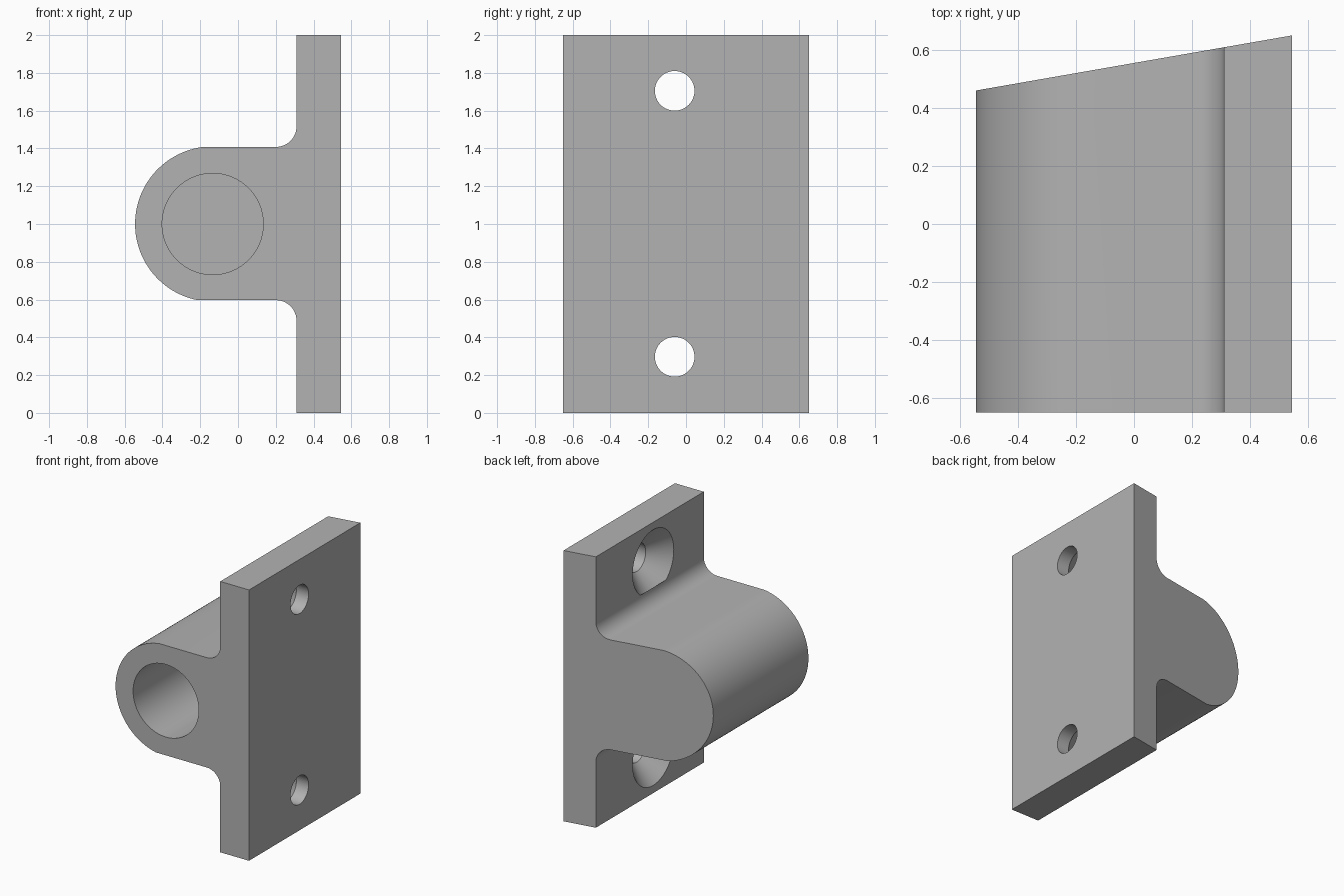
import bpy
import bmesh
from math import sin, cos, pi, asin, sqrt, radians
from mathutils import Vector

cube = bpy.data.objects.get("Cube")
if cube:
    bpy.data.objects.remove(cube, do_unlink=True)

HALF_X, FRONT, BACK_SHORT, BACK_LONG = 0.545, -0.65, 0.46, 0.65
PLATE_X = 0.31            # inner face of the mounting plate
BOSS_X, BOSS_Z, BOSS_R = -0.134, 1.0, 0.411
TOP, BOTTOM = 1.408, 0.597
FILLET, BORE_R, BORE_END = 0.11, 0.268, 0.35
HOLE_Y, HOLE_R, SINK_R, SINK_DEPTH = -0.06, 0.105, 0.24, 0.135

steel = bpy.data.materials.new("plain_grey")
steel.use_nodes = True
steel.diffuse_color = (0.45, 0.45, 0.45, 1)
steel.node_tree.nodes["Principled BSDF"].inputs["Base Color"].default_value = steel.diffuse_color


def make_object(name, bm):
    bmesh.ops.recalc_face_normals(bm, faces=bm.faces)
    mesh = bpy.data.meshes.new(name)
    bm.to_mesh(mesh)
    bm.free()
    mesh.materials.append(steel)
    obj = bpy.data.objects.new(name, mesh)
    bpy.context.collection.objects.link(obj)
    return obj


def loft(name, rings):
    """Closed solid through rings with equal numbers of points."""
    bm = bmesh.new()
    loops = [[bm.verts.new(p) for p in ring] for ring in rings]
    for a, b in zip(loops, loops[1:]):
        for i in range(len(a)):
            j = (i + 1) % len(a)
            bm.faces.new((a[i], a[j], b[j], b[i]))
    bm.faces.new(loops[0])
    bm.faces.new(loops[-1])
    return make_object(name, bm)


def arc(cx, cz, r, start, end, steps):
    angles = [start + (end - start) * i / steps for i in range(steps + 1)]
    return [(cx + r * cos(a), cz + r * sin(a)) for a in angles]


def back_y(x):
    t = (x + HALF_X) / (2 * HALF_X)
    return BACK_SHORT + (BACK_LONG - BACK_SHORT) * t


# Bracket profile: plate, fillets and rounded boss
up = asin((TOP - BOSS_Z) / BOSS_R)
down = asin((BOSS_Z - BOTTOM) / BOSS_R)
fx = PLATE_X - FILLET
profile = [(HALF_X, 0), (HALF_X, 2), (PLATE_X, 2)]
profile += [(PLATE_X, TOP + FILLET)]
profile += arc(fx, TOP + FILLET, FILLET, 0, -pi / 2, 12)[1:]
profile += arc(BOSS_X, BOSS_Z, BOSS_R, pi - up, pi + down, 48)
profile += arc(fx, BOTTOM - FILLET, FILLET, pi / 2, 0, 12)[:-1]
profile += [(PLATE_X, BOTTOM - FILLET), (PLATE_X, 0)]

# Square front end, slanted back end
bracket = loft("bracket", [
    [(x, FRONT, z) for x, z in profile],
    [(x, back_y(x), z) for x, z in profile],
])

# Blind bore
circle = arc(BOSS_X, BOSS_Z, BORE_R, 0, 2 * pi, 64)[:-1]
cutters = [loft("bore_cutter", [[(x, y, z) for x, z in circle] for y in (FRONT - 0.1, BORE_END)])]

# Countersunk screw holes, opening on the inner plate face
for name, hz in (("lower", 0.297), ("upper", 1.705)):
    rings = []
    for x, r in ((PLATE_X, SINK_R), (PLATE_X + SINK_DEPTH, HOLE_R), (HALF_X + 0.1, HOLE_R)):
        rings.append([(x, y, z) for y, z in arc(HOLE_Y, hz, r, 0, 2 * pi, 48)[:-1]])
    cutters.append(loft(name + "_screw_hole_cutter", rings))

bpy.context.view_layer.objects.active = bracket
for cutter in cutters:
    mod = bracket.modifiers.new(cutter.name, 'BOOLEAN')
    mod.operation = 'DIFFERENCE'
    mod.solver = 'EXACT'
    mod.object = cutter
    bpy.ops.object.modifier_apply(modifier=mod.name)
    bpy.data.objects.remove(cutter, do_unlink=True)

bpy.ops.object.select_all(action='DESELECT')
bracket.select_set(True)
bpy.ops.object.shade_smooth_by_angle(angle=radians(25))
